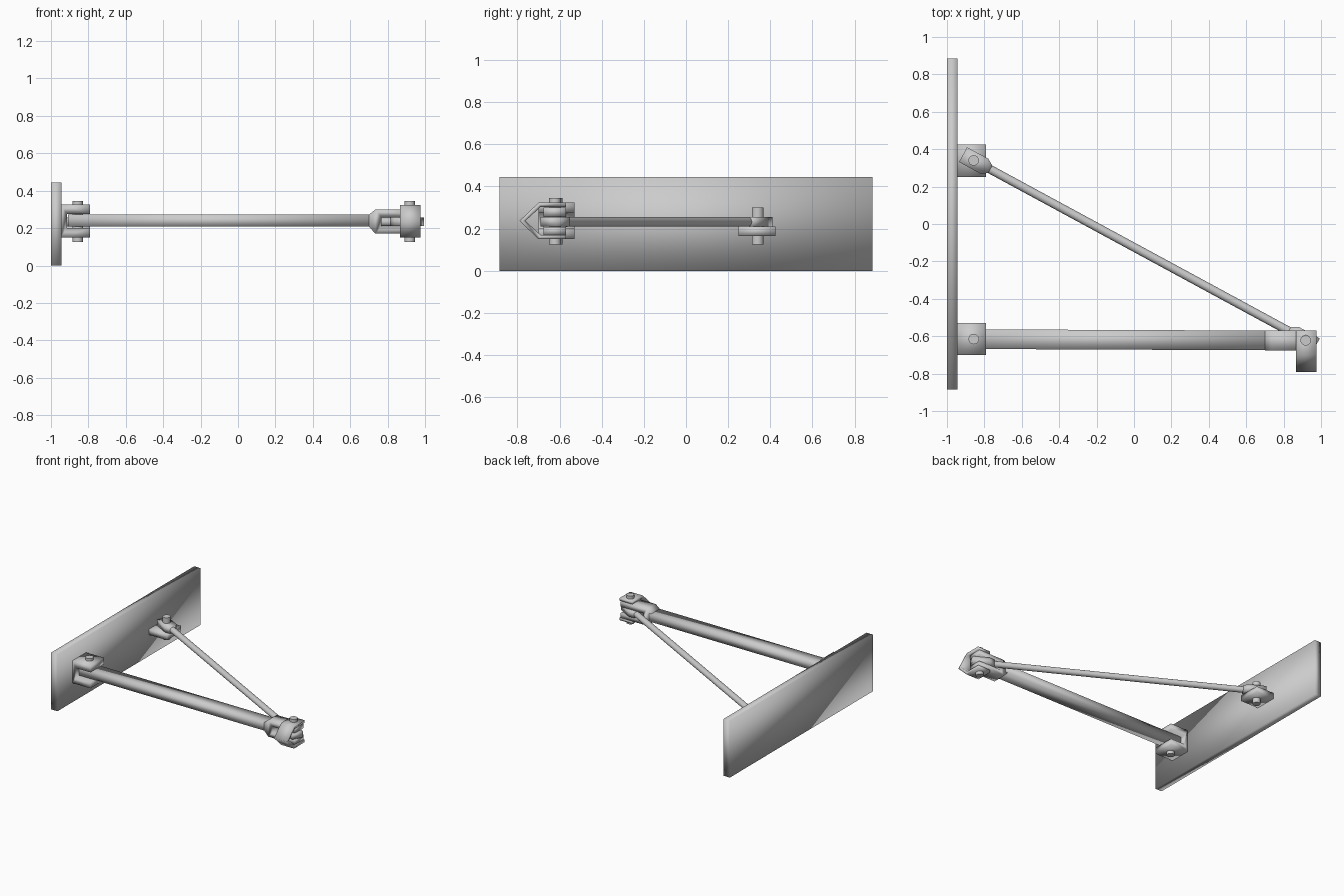
import bpy, bmesh, math
from mathutils import Matrix, Vector

if "Cube" in bpy.data.objects:
    bpy.data.objects.remove(bpy.data.objects["Cube"])


def finish(name, bm, matrix=Matrix.Identity(4), angle=None):
    bmesh.ops.recalc_face_normals(bm, faces=bm.faces)
    mesh = bpy.data.meshes.new(name)
    bm.to_mesh(mesh)
    bm.free()
    ob = bpy.data.objects.new(name, mesh)
    bpy.context.collection.objects.link(ob)
    ob.matrix_world = matrix
    bpy.ops.object.select_all(action='DESELECT')
    ob.select_set(True)
    bpy.context.view_layer.objects.active = ob
    if angle:
        bpy.ops.object.shade_smooth_by_angle(angle=math.radians(angle))
    else:
        bpy.ops.object.shade_smooth()
    return ob


def prism(name, profile, place, lo, hi, matrix=Matrix.Identity(4)):
    """Extrude a 2D profile from lo to hi; place maps (a, b, depth) to xyz."""
    bm = bmesh.new()
    a = [bm.verts.new(place(u, v, lo)) for u, v in profile]
    b = [bm.verts.new(place(u, v, hi)) for u, v in profile]
    bm.faces.new(a)
    bm.faces.new(b[::-1])
    n = len(a)
    for i in range(n):
        j = (i + 1) % n
        bm.faces.new((a[i], b[i], b[j], a[j]))
    return finish(name, bm, matrix)


def along_y(u, v, d):
    return (u, d, v)


def along_x(u, v, d):
    return (d, u, v)


def along_z(u, v, d):
    return (u, v, d)


def box(name, x0, x1, y0, y1, z0, z1):
    return prism(name, [(x0, y0), (x1, y0), (x1, y1), (x0, y1)], along_z, z0, z1)


def pin(name, x, y, z0, z1, r=0.028):
    bm = bmesh.new()
    bmesh.ops.create_cone(bm, cap_ends=True, segments=20, radius1=r, radius2=r, depth=z1 - z0)
    return finish(name, bm, Matrix.Translation((x, y, (z0 + z1) / 2)), 40)


# Wall plate
box("wall_plate", -1.0, -0.945, -0.885, 0.885, 0, 0.445)

# Forked wall bracket for the main arm
prism("arm_bracket",
      [(-0.947, 0.15), (-0.79, 0.15), (-0.79, 0.20), (-0.915, 0.20),
       (-0.915, 0.275), (-0.79, 0.275), (-0.79, 0.325), (-0.947, 0.325)],
      along_y, -0.70, -0.53)

# Single-lug wall bracket for the brace
box("brace_bracket", -0.947, -0.79, 0.25, 0.425, 0.165, 0.21)

# Main arm, a flat bar
prism("main_arm", [(-0.91, -0.563), (-0.91, -0.668), (0.72, -0.675), (0.72, -0.57)],
      along_z, 0.208, 0.272)

# Fork at the outer end of the arm
prism("arm_fork",
      [(0.70, 0.208), (0.735, 0.17), (0.965, 0.17), (0.965, 0.208), (0.768, 0.208),
       (0.768, 0.258), (0.965, 0.258), (0.965, 0.30), (0.735, 0.30), (0.70, 0.272)],
      along_y, -0.675, -0.57)

# Bent strap at the tip
prism("tip_strap",
      [(-0.57, 0.323), (-0.70, 0.323), (-0.79, 0.237), (-0.70, 0.15), (-0.57, 0.15),
       (-0.57, 0.17), (-0.69, 0.17), (-0.762, 0.237), (-0.69, 0.303), (-0.57, 0.303)],
      along_x, 0.865, 0.975)

# Diagonal brace: round rod with flat tapered eyes
start, end = Vector((-0.857, 0.34, 0.233)), Vector((0.915, -0.62, 0.233))
run = end - start
turn = math.atan2(run.y, run.x)
bm = bmesh.new()
bmesh.ops.create_cone(bm, cap_ends=True, segments=16, radius1=0.023, radius2=0.023,
                      depth=run.length - 0.1)
finish("brace_rod", bm,
       Matrix.Translation((start + end) / 2) @ Matrix.Rotation(turn, 4, 'Z')
       @ Matrix.Rotation(math.pi / 2, 4, 'Y'), 40)
eye = [(-0.065, -0.045), (0.065, -0.045), (0.10, -0.023),
       (0.10, 0.023), (0.065, 0.045), (-0.065, 0.045)]
for name, spot, extra in (("brace_inner_eye", start, 0), ("brace_outer_eye", end, math.pi)):
    prism(name, eye, along_z, -0.023, 0.023,
          Matrix.Translation(spot) @ Matrix.Rotation(turn + extra, 4, 'Z'))

# Hinge pins
pin("arm_pin", -0.857, -0.615, 0.125, 0.346)
pin("brace_pin", -0.857, 0.34, 0.125, 0.30)
pin("tip_pin", 0.918, -0.622, 0.125, 0.346)
